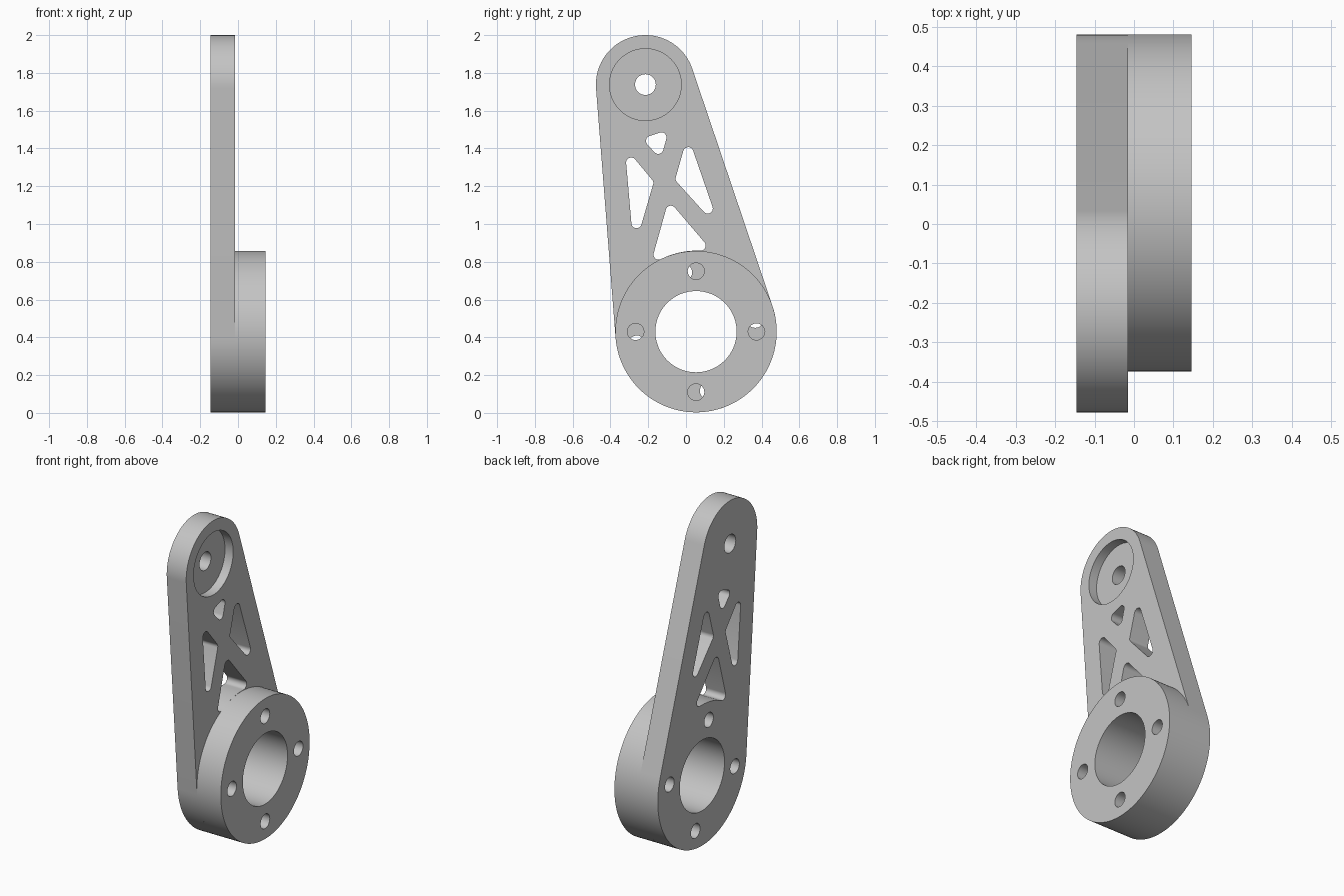
import bpy, bmesh
from math import pi, cos, sin, acos, atan2, hypot, radians

cube = bpy.data.objects.get("Cube")
if cube:
    bpy.data.objects.remove(cube)

grey = bpy.data.materials.new("plain grey")
grey.use_nodes = True
colour = (0.55, 0.55, 0.55, 1)
grey.diffuse_color = colour
grey.node_tree.nodes["Principled BSDF"].inputs["Base Color"].default_value = colour

BACK, MID, FRONT = -0.146, -0.015, 0.146     # x of plate back, joint, hub face
HUB = (0.053, 0.43)                          # (y, z) of hub axis
TIP = (-0.215, 1.738)                        # (y, z) of arm tip axis
HUB_R, TIP_R, BORE_R = 0.427, 0.262, 0.215
TILT = atan2(HUB[0] - TIP[0], TIP[1] - HUB[1])


def circle(c, r, n=96):
    return [(c[0] + r * cos(2 * pi * i / n), c[1] + r * sin(2 * pi * i / n)) for i in range(n)]


def rounded(discs, hollow=None, steps=10):
    """Counter-clockwise outline around discs (y, z, r); the last edge may
    curve inward around the point `hollow`."""
    n = len(discs)
    edges = []
    for i, p in enumerate(discs):
        q = discs[(i + 1) % n]
        if hollow and i == n - 1:
            edges.append([atan2(hollow[1] - d[1], hollow[0] - d[0]) for d in (p, q)])
        else:
            dy, dz = q[0] - p[0], q[1] - p[1]
            a = atan2(dz, dy) - acos((p[2] - q[2]) / hypot(dy, dz))
            edges.append([a, a])
    pts = []
    for i, (y, z, r) in enumerate(discs):
        start = edges[i - 1][1]
        sweep = (edges[i][0] - start) % (2 * pi)
        for k in range(steps + 1):
            a = start + sweep * k / steps
            pts.append((y + r * cos(a), z + r * sin(a)))
    if hollow:
        a0, a1 = (atan2(p[1] - hollow[1], p[0] - hollow[0]) for p in (pts[-1], pts[0]))
        r0, r1 = (hypot(p[0] - hollow[0], p[1] - hollow[1]) for p in (pts[-1], pts[0]))
        for k in range(1, steps):
            t = k / steps
            a, r = a0 + (a1 - a0) * t, r0 + (r1 - r0) * t
            pts.append((hollow[0] + r * cos(a), hollow[1] + r * sin(a)))
    return pts


def prism(name, pts, x0, x1):
    """Extrude a (y, z) outline from x0 to x1."""
    bm = bmesh.new()
    face = bm.faces.new([bm.verts.new((x0, y, z)) for y, z in pts])
    ext = bmesh.ops.extrude_face_region(bm, geom=[face])
    moved = [v for v in ext["geom"] if isinstance(v, bmesh.types.BMVert)]
    bmesh.ops.translate(bm, verts=moved, vec=(x1 - x0, 0, 0))
    bmesh.ops.recalc_face_normals(bm, faces=bm.faces)
    mesh = bpy.data.meshes.new(name)
    bm.to_mesh(mesh)
    bm.free()
    mesh.materials.append(grey)
    ob = bpy.data.objects.new(name, mesh)
    bpy.context.collection.objects.link(ob)
    return ob


def cut(ob, pts, x0=-0.3, x1=0.3):
    """Cut a prism out of ob and remove the cutter."""
    tool = prism("cutter", pts, x0, x1)
    tool.hide_render = True
    mod = ob.modifiers.new("cut", "BOOLEAN")
    mod.operation, mod.solver, mod.object = "DIFFERENCE", "EXACT", tool
    bpy.context.view_layer.objects.active = ob
    bpy.ops.object.modifier_apply(modifier=mod.name)
    bpy.data.objects.remove(tool)


def bolt_holes(ob, turn):
    for k in range(4):
        a = turn + k * pi / 2
        cut(ob, circle((HUB[0] + 0.32 * cos(a), HUB[1] + 0.32 * sin(a)), 0.044, 32))


# Arm plate: tapered, with rounded ends
arm = prism("arm_plate", rounded([(*HUB, HUB_R), (*TIP, TIP_R)], steps=64), BACK, MID)
cut(arm, circle(HUB, BORE_R))
bolt_holes(arm, TILT)

# Round recess and pivot hole at the tip
cut(arm, circle(TIP, 0.19), MID - 0.055, 0.3)
cut(arm, circle(TIP, 0.055, 40))

# Truss-like openings along the arm
r = 0.027
openings = [
    [(-0.185, 1.44), (-0.147, 1.398), (-0.13, 1.458)],
    [(-0.29, 1.325), (-0.262, 1.005), (-0.2, 1.217)],
    [(0.012, 1.38), (-0.028, 1.24), (0.115, 1.082)],
]
for corners in openings:
    cut(arm, rounded([(y, z, r) for y, z in corners]))
cut(arm, rounded([(y, z, r) for y, z in [(0.077, 0.886), (-0.08, 1.07), (-0.145, 0.838)]], HUB))

# Hub ring standing on the plate
hub = prism("hub_ring", circle(HUB, HUB_R, 128), MID, FRONT)
cut(hub, circle(HUB, BORE_R))
bolt_holes(hub, 0)

# Smooth round walls, sharp rims
bpy.ops.object.select_all(action="DESELECT")
for ob in (arm, hub):
    ob.select_set(True)
bpy.context.view_layer.objects.active = arm
bpy.ops.object.shade_smooth_by_angle(angle=radians(30))
